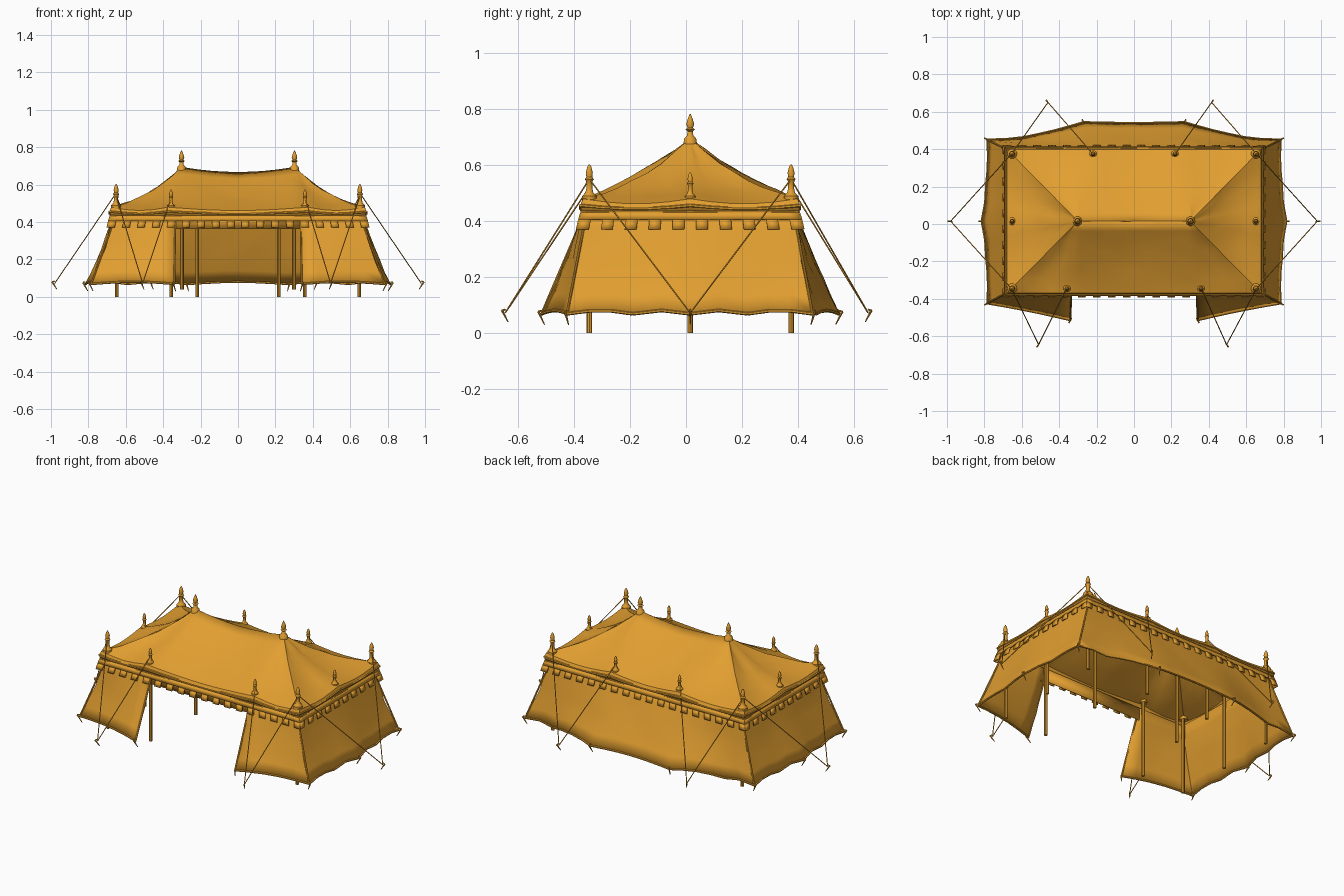
import bpy, bmesh, math, random
from mathutils import Vector

random.seed(4)
if "Cube" in bpy.data.objects:
    bpy.data.objects.remove(bpy.data.objects["Cube"])

COLOUR = (0.76, 0.345, 0.03, 1)
canvas = bpy.data.materials.new("ochre canvas")
canvas.use_nodes = True
canvas.diffuse_color = COLOUR
canvas.node_tree.nodes["Principled BSDF"].inputs["Base Color"].default_value = COLOUR

CY = 0.015           # centre line of the tent
XE, YE = 0.655, 0.36   # eave half sizes, at the poles


def finish(name, bm, thickness=0, angle=25):
    bmesh.ops.recalc_face_normals(bm, faces=bm.faces)
    mesh = bpy.data.meshes.new(name)
    bm.to_mesh(mesh)
    bm.free()
    mesh.materials.append(canvas)
    ob = bpy.data.objects.new(name, mesh)
    bpy.context.collection.objects.link(ob)
    bpy.ops.object.select_all(action='DESELECT')
    bpy.context.view_layer.objects.active = ob
    ob.select_set(True)
    bpy.ops.object.shade_smooth_by_angle(angle=math.radians(angle))
    if thickness:
        mod = ob.modifiers.new("cloth thickness", 'SOLIDIFY')
        mod.thickness = thickness
        mod.offset = 0
    return ob


def sheet(bm, rows, closed=False):
    """Skin a list of equally long point rows."""
    grid = [[bm.verts.new(p) for p in row] for row in rows]
    n = len(rows[0])
    for a, b in zip(grid, grid[1:]):
        for i in range(n if closed else n - 1):
            j = (i + 1) % n
            bm.faces.new((a[i], a[j], b[j], b[i]))


def tube(bm, p, q, r, r2=None, sides=8):
    p, q = Vector(p), Vector(q)
    d = q - p
    made = bmesh.ops.create_cone(bm, cap_ends=True, segments=sides, radius1=r,
                                 radius2=r if r2 is None else r2, depth=d.length)
    turn = d.to_track_quat('Z', 'Y').to_matrix().to_4x4()
    bmesh.ops.transform(bm, matrix=turn, verts=made["verts"])
    bmesh.ops.translate(bm, vec=(p + q) / 2, verts=made["verts"])


def chain(bm, pts, r, sides=6):
    for p, q in zip(pts, pts[1:]):
        tube(bm, p, q, r, sides=sides)


def lathe(bm, x, y, z, profile, sides=10):
    rows = [[(x + r * math.cos(k * math.tau / sides), y + r * math.sin(k * math.tau / sides), z + h)
             for k in range(sides)] for r, h in profile]
    sheet(bm, rows, closed=True)


def densify(keys, step=0.07):
    """Subdivide straight runs; each point also carries its place between keys."""
    out = []
    for a, b in zip(keys, keys[1:]):
        a, b = Vector(a), Vector(b)
        n = max(2, round((b - a).length / step))
        out += [(a.lerp(b, i / n), i / n) for i in range(n)]
    return out + [(Vector(keys[-1]), 0)]


# Pole positions around the eave, in order, starting at the front left corner
EAVE = [(-XE, CY - YE), (-0.36, CY - YE), (0.36, CY - YE), (XE, CY - YE), (XE, CY),
        (XE, CY + YE), (0.22, CY + YE), (-0.22, CY + YE), (-XE, CY + YE), (-XE, CY)]
eave = densify(EAVE + EAVE[:1])[:-1]


def eave_ring(out, z, sag=0.018):
    return [((p.x * (1 + out / XE)), CY + (p.y - CY) * (1 + out / YE),
             z - sag * math.sin(math.pi * f)) for p, f in eave]


# Roof canvas, sagging from ridge to eave and over a rolled lip
def roof_row(t):
    row = []
    for (x, y, z), (p, f) in zip(eave_ring(0, 0.485), eave):
        rx = max(-0.3, min(0.3, p.x))
        ridge = Vector((rx, CY, 0.665 + 0.027 * (rx / 0.3) ** 2))
        hip = min(1, max(0, (abs(p.x) - 0.3) / 0.3))
        v = ridge.lerp(Vector((x, y, z)), t)
        v.z -= (0.012 + 0.022 * hip) * 4 * t * (1 - t)
        if 0 < t < 1:
            v.z += random.uniform(-0.004, 0.004)
        row.append(v)
    return row


bm = bmesh.new()
rows = [roof_row(i / 7) for i in range(8)]
rows += [eave_ring(0.022, 0.477), eave_ring(0.03, 0.455, 0.012), eave_ring(0.026, 0.432, 0.006)]
sheet(bm, rows, closed=True)
bmesh.ops.remove_doubles(bm, verts=bm.verts, dist=0.0005)
finish("roof_canvas", bm, 0.005, 30)

# Cords along the eave
bm = bmesh.new()
for out, z, sag, r in ((0.031, 0.455, 0.012, 0.006), (0.027, 0.432, 0.006, 0.006)):
    ring = eave_ring(out, z, sag)
    chain(bm, ring + ring[:1], r)
finish("eave_cords", bm)

# Valance: a continuous strip with square hanging tabs
bm = bmesh.new()
CORNERS = [(-1, -1), (1, -1), (1, 1), (-1, 1), (-1, -1)]
LEVELS = ((0.027, 0.434), (0.036, 0.405), (0.044, 0.37))


def valance_point(a, b, t, level):
    out, z = LEVELS[level]
    sx, sy = a[0] + (b[0] - a[0]) * t, a[1] + (b[1] - a[1]) * t
    return Vector((sx * (XE + out), CY + sy * (YE + out), z))


for a, b in zip(CORNERS, CORNERS[1:]):
    count = 17 if a[1] == b[1] else 9
    steps = [i / (2 * count + 1) for i in range(2 * count + 2)]
    sheet(bm, [[valance_point(a, b, t, lv) for t in steps] for lv in (0, 1)])
    for t, u in list(zip(steps, steps[1:]))[::2]:
        sheet(bm, [[valance_point(a, b, s, lv) for s in (t, u)] for lv in (1, 2)])
finish("valance", bm, 0.008)

# Lintel strip over the entrance
bm = bmesh.new()
sheet(bm, [[(x, CY - YE - 0.015, z) for x in (-0.34, 0.34)] for z in (0.44, 0.362)])
finish("entrance_lintel", bm, 0.006)

# Walls: key points as top x, top y, bottom x, bottom y, from one door edge to the other
HALF = [(0.335, -0.36, 0.34, -0.515), (XE, -0.355, 0.785, -0.425), (0.662, -0.17, 0.79, -0.19),
        (0.665, CY, 0.815, CY), (0.662, 0.2, 0.79, 0.22), (XE, 0.385, 0.785, 0.452),
        (0.48, 0.385, 0.59, 0.465), (0.22, 0.385, 0.27, 0.545)]
keys = HALF + [(-a, b, -c, d) for a, b, c, d in reversed(HALF)]
wall = []
for a, b in zip(keys, keys[1:]):
    n = max(2, round(math.hypot(b[2] - a[2], b[3] - a[3]) / 0.09))
    wall += [([p + (q - p) * i / n for p, q in zip(a, b)], math.sin(math.pi * i / n)) for i in range(n)]
wall.append((list(keys[-1]), 0))


def wall_row(t):
    row = []
    for (ax, ay, bx, by), arch in wall:
        pull = 1 - 0.012 * math.sin(math.pi * t) - 0.008 * arch * t
        jitter = random.uniform(-0.004, 0.004) if 0 < t < 1 else 0
        row.append(Vector(((ax + (bx - ax) * t) * pull + jitter * (abs(bx) > 0.4),
                           (ay + (by - ay) * t) * pull + jitter,
                           0.44 + (0.068 + 0.012 * arch - 0.44) * t)))
    return row


bm = bmesh.new()
sheet(bm, [wall_row(i / 6) for i in range(7)])
finish("wall_canvas", bm, 0.005, 30)

# Hem rope, door edges and corner seams
bm = bmesh.new()
chain(bm, wall_row(1), 0.006)
for a, b, c, d in keys:
    if abs(a) in (0.335, XE):
        tube(bm, (a, b, 0.43), (c, d, 0.068), 0.005)
finish("hem_rope", bm)

# Poles
bm = bmesh.new()
for x, y in EAVE:
    tube(bm, (x * 0.99, y, 0), (x * 0.99, y, 0.5), 0.010)
for s in (-1, 1):
    tube(bm, (0.3 * s, CY, 0.04), (0.3 * s, CY, 0.7), 0.010)
finish("poles", bm)

# Turned finials on every pole
SPIRE = [(0.026, -0.015), (0.022, 0.005), (0.012, 0.014), (0.01, 0.03), (0.018, 0.036),
         (0.01, 0.042), (0.015, 0.055), (0.009, 0.075), (0.0015, 0.092)]
POST = [(0.027, -0.02), (0.027, 0.002), (0.015, 0.014), (0.011, 0.03), (0.012, 0.055),
        (0.017, 0.062), (0.011, 0.07), (0.013, 0.085), (0.008, 0.105), (0.002, 0.115)]
bm = bmesh.new()
for s in (-1, 1):
    lathe(bm, 0.302 * s, CY, 0.69, SPIRE)
for x, y in EAVE:
    corner = abs(x) == XE and y != CY
    scale = 1 if corner else 0.75
    lathe(bm, x * 0.995, y, 0.487, [(r * scale, h * scale) for r, h in POST])
finish("finials", bm, angle=40)

# Guy ropes, each stake tied to two neighbouring poles, and the hooked pegs
STAKES = [((-0.51, -0.645), (0, 1)), ((0.495, -0.645), (2, 3)), ((0.98, CY), (3, 5)),
          ((0.415, 0.65), (5, 6)), ((-0.46, 0.65), (7, 8)), ((-0.98, CY), (8, 0))]
ropes, pegs = bmesh.new(), bmesh.new()


def peg(x, y, z, size=1):
    d = Vector((x, y - CY, 0)).normalized()
    foot, head = Vector((x, y, z - 0.03 * size)) - d * 0.012, Vector((x, y, z + 0.01)) + d * 0.014
    tube(pegs, foot, head, 0.002, 0.005, 6)
    tube(pegs, head, head - d * 0.014 + Vector((0, 0, 0.004)), 0.004, 0.003, 6)


for (x, y), ties in STAKES:
    peg(x, y, 0.07)
    for k in ties:
        px, py = EAVE[k]
        tube(ropes, (x, y, 0.072), (px, py, 0.55 if abs(px) == XE else 0.52), 0.0028, sides=5)
for a, b, c, d in keys:
    if abs(c) not in (0.59, 0.79):
        peg(c, d, 0.066, 1.2)
finish("guy_ropes", ropes)
finish("pegs", pegs)
